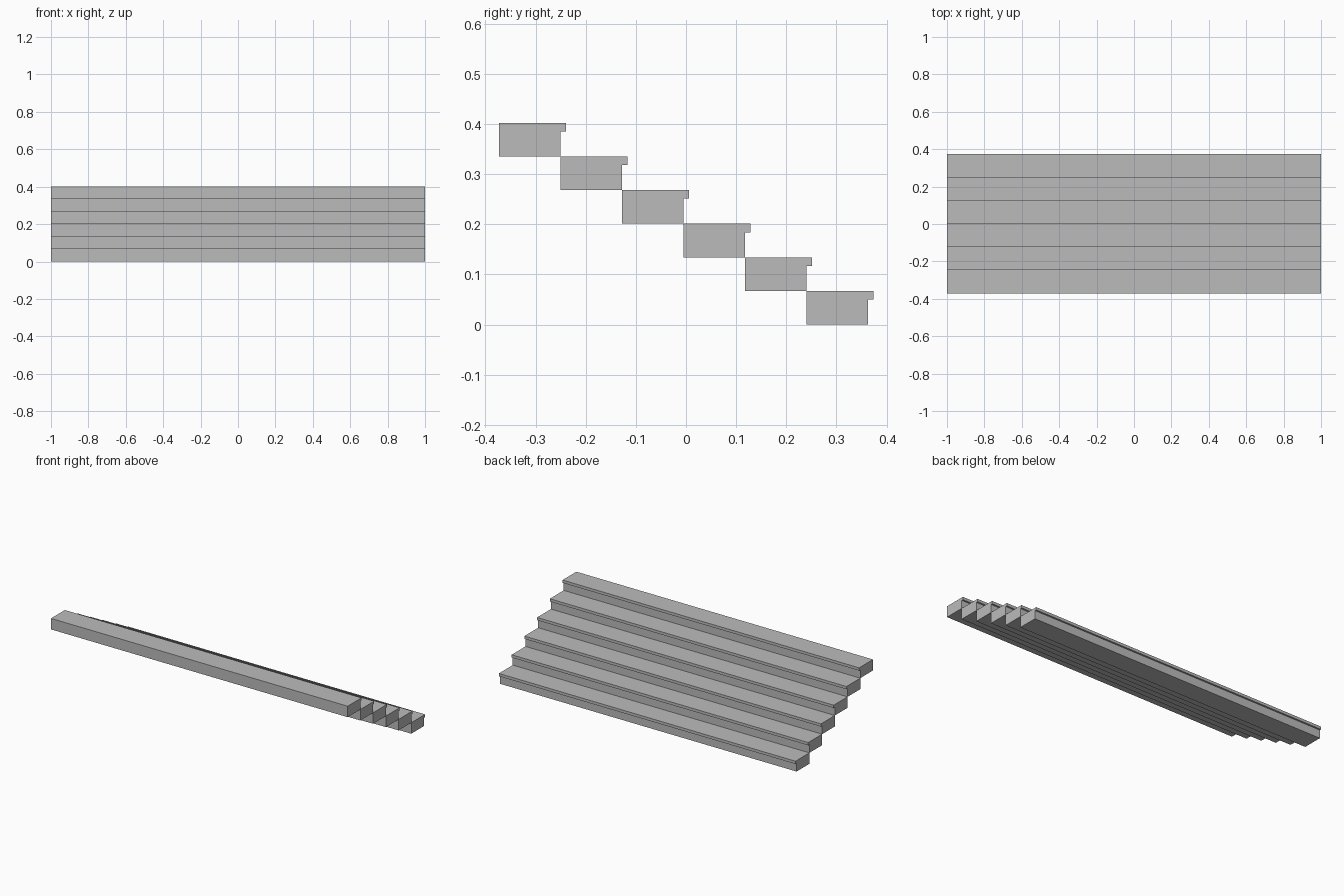
import bpy
import bmesh

cube = bpy.data.objects.get("Cube")
if cube:
    bpy.data.objects.remove(cube, do_unlink=True)

STEPS = 6
HALF_WIDTH = 1.0
RISE = 0.067      # height of one step
RUN = 0.1226      # depth of one step body
NOSE = 0.0105     # overhang of the tread
LIP = 0.017       # thickness of the overhang
START = -0.3725   # outer edge of the highest step

# Plain grey stone
stone = bpy.data.materials.new("grey_stone")
stone.use_nodes = True
colour = (0.5, 0.5, 0.5, 1)
stone.diffuse_color = colour
stone.node_tree.nodes["Principled BSDF"].inputs["Base Color"].default_value = colour


def add_step(name, y, z):
    """Extrude the side profile of a step with a nosing along x."""
    profile = [(0, 0), (RUN, 0), (RUN, RISE - LIP), (RUN + NOSE, RISE - LIP),
               (RUN + NOSE, RISE), (0, RISE)]
    bm = bmesh.new()
    end = bm.faces.new([bm.verts.new((-HALF_WIDTH, y + py, z + pz)) for py, pz in profile])
    grown = bmesh.ops.extrude_face_region(bm, geom=[end], use_keep_orig=True)
    verts = [v for v in grown["geom"] if isinstance(v, bmesh.types.BMVert)]
    bmesh.ops.translate(bm, verts=verts, vec=(2 * HALF_WIDTH, 0, 0))
    bmesh.ops.recalc_face_normals(bm, faces=bm.faces)
    mesh = bpy.data.meshes.new(name)
    bm.to_mesh(mesh)
    bm.free()
    mesh.materials.append(stone)
    bpy.context.collection.objects.link(bpy.data.objects.new(name, mesh))


# Flight of steps descending towards the back
for i in range(STEPS):
    add_step(f"step_{STEPS - i}", START + i * RUN, (STEPS - 1 - i) * RISE)
